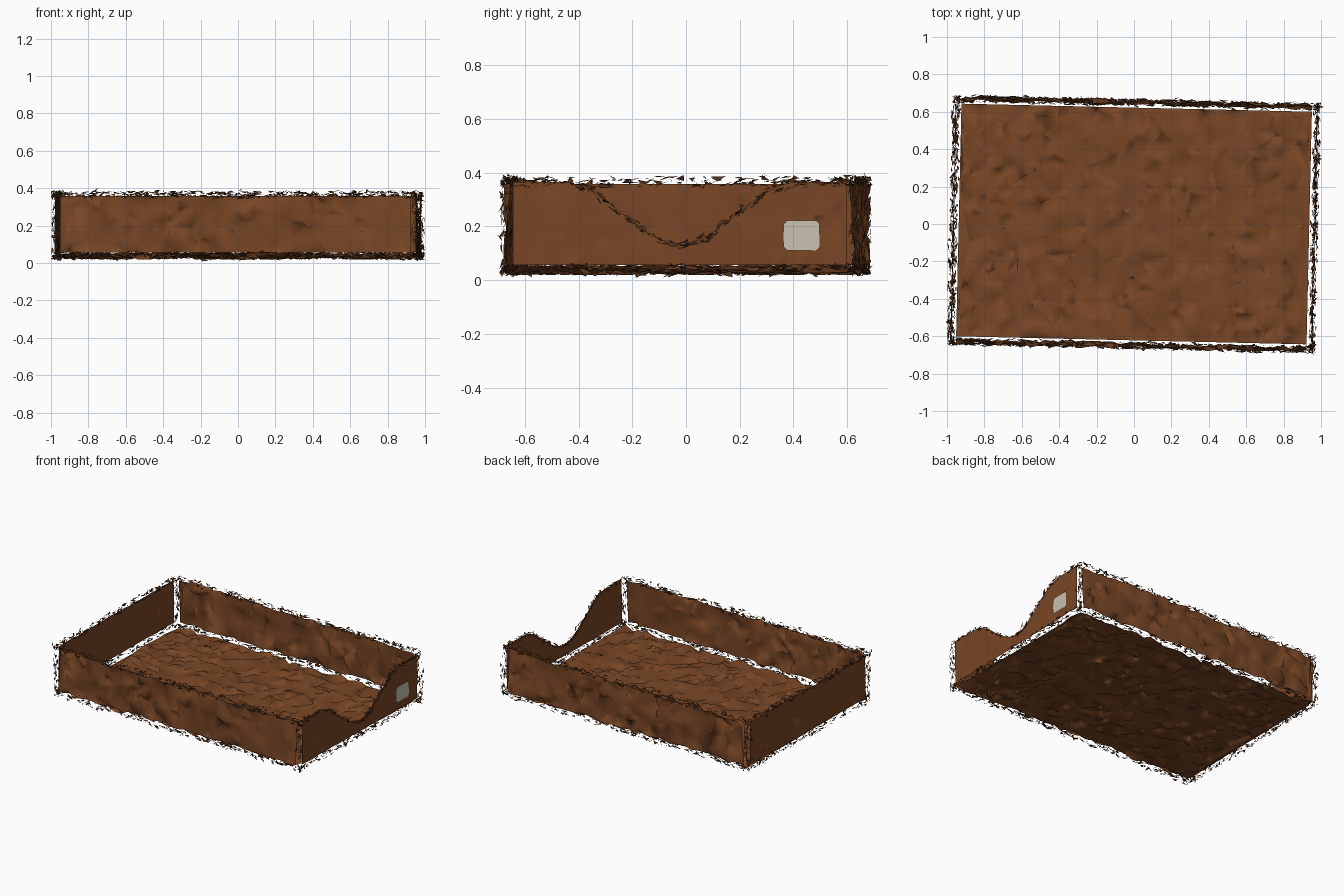
import bpy, math, random
from mathutils import Vector, Matrix
from mathutils.geometry import delaunay_2d_cdt

if "Cube" in bpy.data.objects:
    bpy.data.objects.remove(bpy.data.objects["Cube"])

random.seed(7)
L, W, Z0, Z1 = 0.965, 0.65, 0.038, 0.365      # mid planes of the panels
GAP = 0.028                                   # open seam beside each edge
TURN = Matrix.Rotation(-0.023, 4, 'Z')        # tray sits slightly turned


def material(name, col):
    m = bpy.data.materials.new(name)
    m.diffuse_color = (*col, 1)
    m.use_nodes = True
    m.node_tree.nodes["Principled BSDF"].inputs["Base Color"].default_value = m.diffuse_color
    return m


BROWN = material("brown_board", (0.19, 0.062, 0.019))
DARK = material("dark_frayed_edge", (0.085, 0.030, 0.011))
LABEL = material("pale_label", (0.58, 0.54, 0.44))


def make(name, verts, faces, mat, smooth=False):
    me = bpy.data.meshes.new(name)
    me.from_pydata([TURN @ Vector(v) for v in verts], [], faces)
    me.materials.append(mat)
    ob = bpy.data.objects.new(name, me)
    bpy.context.collection.objects.link(ob)
    for p in me.polygons:
        p.use_smooth = smooth
    return ob


def cut(y):
    """Top height of the right wall: a smooth scoop in the middle."""
    if abs(y) >= 0.44:
        return Z1
    return Z1 - 0.228 * (0.5 + 0.5 * math.cos(math.pi * y / 0.44))


def flat(u):
    return Z1 - 0.008


# Crumpled sheet: random triangulation of an outline, pushed off its plane
def panel(name, u1, v0, top, place, count, rough):
    n = 36
    us = [-u1 + 2 * u1 * i / n for i in range(n + 1)]
    ring = [(u, v0) for u in us] + [(u, top(u)) for u in reversed(us)]
    k = len(ring)
    pts = [Vector(p) for p in ring]
    while len(pts) < k + count:
        u = random.uniform(-u1, u1)
        v = random.uniform(v0, top(0) if top is edge_v else Z1)
        c = random.choice((1, 1, 4))          # some points come in clusters
        for _ in range(c):
            a = u + (random.gauss(0, 0.02) if c > 1 else 0)
            b = v + (random.gauss(0, 0.02) if c > 1 else 0)
            if abs(a) < u1 - 0.01 and v0 + 0.01 < b < top(a) - 0.012:
                pts.append(Vector((a, b)))
    edges = [(i, (i + 1) % k) for i in range(k)]
    vs, _, fs, *_ = delaunay_2d_cdt(pts, edges, [], 1, 1e-5)
    verts = [place(p.x, p.y, max(-0.02, min(0.02, random.gauss(0, rough)))) for p in vs]
    return make(name, verts, fs, BROWN, True)


def edge_v(u):
    return W - GAP


panel("floor", L - GAP, -(W - GAP), edge_v, lambda u, v, d: (u, v, Z0 + d), 1500, 0.011)
panel("front_wall", L - GAP, Z0 + GAP - 0.01, flat, lambda u, v, d: (u, -W + d, v), 260, 0.012)
panel("back_wall", L - GAP, Z0 + GAP - 0.01, flat, lambda u, v, d: (u, W + d, v), 260, 0.012)
panel("left_wall", W - GAP, Z0 + GAP - 0.01, flat, lambda u, v, d: (-L + d, u, v), 150, 0.002)
panel("right_wall", W - GAP, Z0 + GAP - 0.01, cut, lambda u, v, d: (L + d, u, v), 150, 0.002)


# Frayed edges: small loose slivers scattered along a path
def fray(name, path, per_unit=150, spread=0.017):
    verts, faces = [], []
    for p, q in zip(path, path[1:]):
        p, q = Vector(p), Vector(q)
        d = q - p
        t = d.normalized()
        for _ in range(max(1, int(per_unit * d.length))):
            c = p + d * random.random() + Vector([random.uniform(-spread, spread) for _ in range(3)])
            i = len(verts)
            for s in (-1, 0, 1):
                v = c + t * (s * random.uniform(0.006, 0.024))
                v += Vector([random.gauss(0, 0.006) for _ in range(3)])
                v.z = max(v.z, 0.008)
                verts.append(v)
            faces.append((i, i + 1, i + 2))
    make(name, verts, faces, DARK)


for sy, side in ((-1, "front"), (1, "back")):
    fray(side + "_bottom_edge", [(-L, sy * W, Z0), (L, sy * W, Z0)])
    fray(side + "_rim", [(-L, sy * W, Z1), (L, sy * W, Z1)])
    for sx, hand in ((-1, "left"), (1, "right")):
        fray(side + "_" + hand + "_corner", [(sx * L, sy * W, Z0), (sx * L, sy * W, Z1)])
for sx, hand in ((-1, "left"), (1, "right")):
    fray(hand + "_bottom_edge", [(sx * L, -W, Z0), (sx * L, W, Z0)])
fray("left_rim", [(-L, -W, Z1), (-L, W, Z1)])
ys = [-W + 2 * W * i / 40 for i in range(41)]
fray("right_rim", [(L, y, cut(y) - 0.004) for y in ys], 170, 0.011)

# Pale label on the outside of the right wall
ya, yb, za, zb, c = 0.385, 0.52, 0.11, 0.222, 0.014
outline = [(ya + c, za), (yb - c, za), (yb, za + c), (yb, zb - c),
           (yb - c, zb), (ya + c, zb), (ya, zb - c), (ya, za + c)]
make("label", [(L + 0.007, y, z) for y, z in outline], [tuple(range(8))], LABEL)
